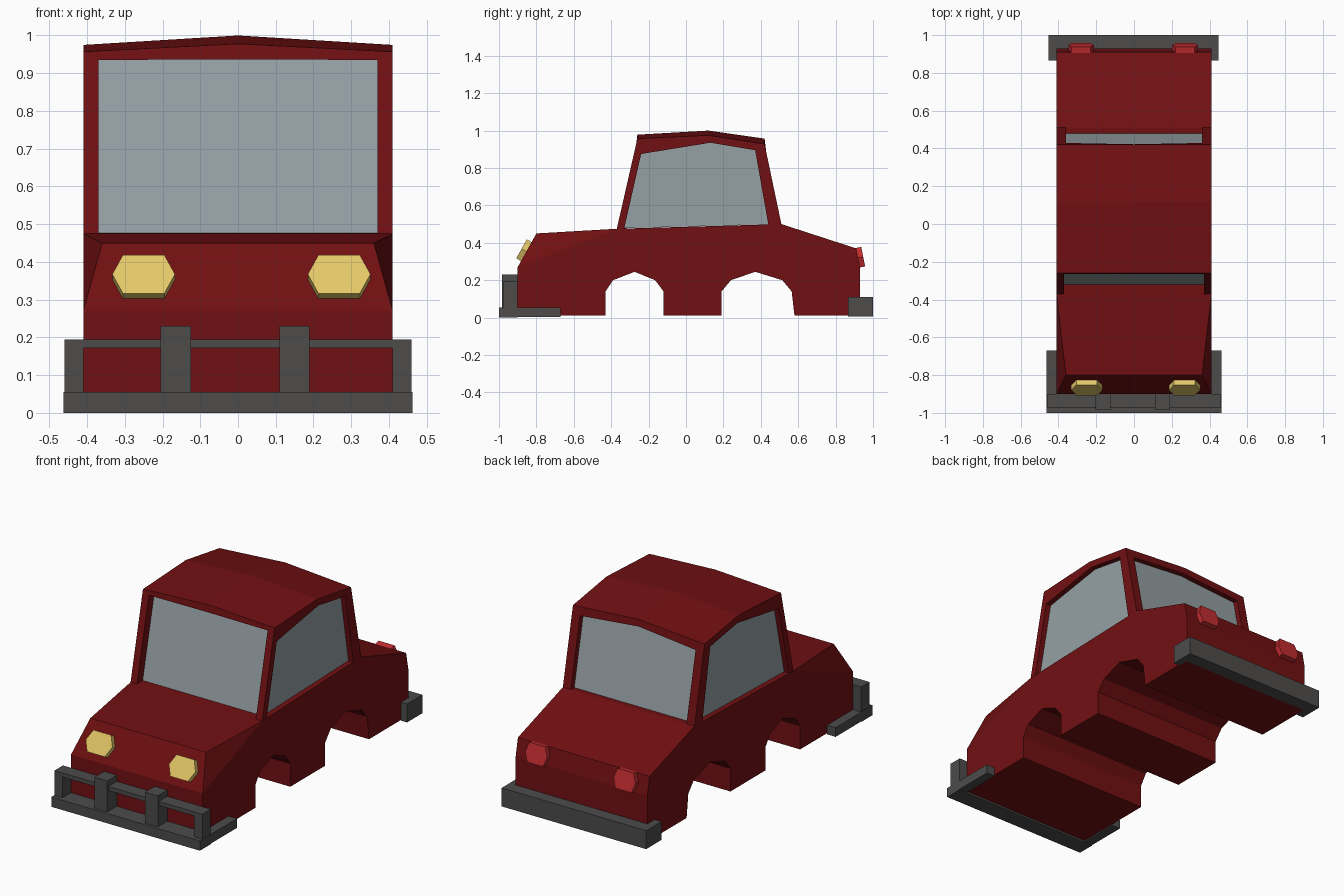
import bpy, bmesh, math
from mathutils import Matrix, Vector

if "Cube" in bpy.data.objects:
    bpy.data.objects.remove(bpy.data.objects["Cube"])


def material(name, rgb):
    m = bpy.data.materials.new(name)
    m.diffuse_color = (*rgb, 1)
    m.use_nodes = True
    m.node_tree.nodes["Principled BSDF"].inputs["Base Color"].default_value = m.diffuse_color
    return m


RED = material("dark red paint", (0.165, 0.005, 0.006))
GLASS = material("grey glass", (0.30, 0.35, 0.37))
GREY = material("bumper grey", (0.075, 0.072, 0.071))
YELLOW = material("headlight yellow", (0.78, 0.58, 0.14))
LAMP = material("tail light red", (0.55, 0.026, 0.03))


def finish(bm, name, *mats):
    bmesh.ops.remove_doubles(bm, verts=bm.verts, dist=0.0005)
    bmesh.ops.recalc_face_normals(bm, faces=bm.faces)
    me = bpy.data.meshes.new(name)
    bm.to_mesh(me)
    bm.free()
    for m in mats:
        me.materials.append(m)
    ob = bpy.data.objects.new(name, me)
    bpy.context.collection.objects.link(ob)
    return ob


def face(bm, pts, mat=0):
    f = bm.faces.new([bm.verts.new(p) for p in pts])
    f.material_index = mat


def boxes(name, mat, spans):
    bm = bmesh.new()
    for x0, x1, y0, y1, z0, z1 in spans:
        m = (Matrix.Translation(((x0 + x1) / 2, (y0 + y1) / 2, (z0 + z1) / 2))
             @ Matrix.Diagonal((x1 - x0, y1 - y0, z1 - z0, 1)))
        bmesh.ops.create_cube(bm, size=1, matrix=m)
    # parts stay separate shells, so normals are already right
    return finish(bm, name, mat)


W = 0.41  # half width of the car

# Lower body: side profile with two wheel tunnels
front_arch = [(-0.43, 0.01), (-0.43, 0.14), (-0.39, 0.20), (-0.275, 0.245),
              (-0.165, 0.20), (-0.12, 0.14), (-0.12, 0.01)]
rear_arch = [(0.19, 0.01), (0.19, 0.14), (0.24, 0.20), (0.37, 0.245),
             (0.515, 0.20), (0.565, 0.14), (0.58, 0.01)]
profile = ([(-0.37, 0.475), (-0.80, 0.45), (-0.90, 0.27), (-0.90, 0.01)]
           + front_arch + rear_arch
           + [(0.93, 0.01), (0.93, 0.27), (0.91, 0.37), (0.51, 0.50)])
bm = bmesh.new()
sides = []
for s in (-1, 1):
    # the bonnet's front corners are pulled in
    pts = [Vector((s * (0.36 if i == 1 else W), y, z)) for i, (y, z) in enumerate(profile)]
    sides.append(pts)
    face(bm, pts[:1] + pts[2:])
    face(bm, pts[:3])
left, right = sides
for i in range(len(profile)):
    j = (i + 1) % len(profile)
    face(bm, [left[i], left[j], right[j], right[i]])
finish(bm, "car_body", RED)

# Cabin: frames with recessed glass on four sides, faceted roof
bm = bmesh.new()


def window(outer, inner, offset):
    offset = Vector(offset)
    deep = [Vector(p) + offset for p in inner]
    n = len(outer)
    for i in range(n - 1):
        face(bm, [outer[i], outer[i + 1], inner[i + 1], inner[i]])
        face(bm, [inner[i], inner[i + 1], deep[i + 1], deep[i]])
    face(bm, deep, 1)


def front(x, z):
    return (x, -0.37 + (z - 0.475) * 0.11 / 0.482, z)


def rear(x, z):
    return (x, 0.51 - (z - 0.50) * 0.09 / 0.428, z)


EF, ER = front(W, 0.957), rear(W, 0.928)   # eave corners
CF, CR = (0, EF[1], 0.978), (0, ER[1], 0.957)  # roof centre line ends


def mir(p):
    return (-p[0], p[1], p[2])


window([front(W, 0.475), EF, CF, mir(EF), front(-W, 0.475)],
       [front(0.37, 0.475), front(0.37, 0.935), front(0, 0.937),
        front(-0.37, 0.935), front(-0.37, 0.475)], (0, 0.05, 0))
window([rear(W, 0.50), ER, CR, mir(ER), rear(-W, 0.50)],
       [rear(0.36, 0.50), rear(0.36, 0.885), rear(0, 0.918),
        rear(-0.36, 0.885), rear(-0.36, 0.50)], (0, -0.03, 0))
for s in (-1, 1):
    window([(s * W, y, z) for y, z in [(-0.37, 0.475), EF[1:], (0.12, 0.975), ER[1:], (0.51, 0.50)]],
           [(s * W, y, z) for y, z in [(-0.33, 0.478), (-0.24, 0.875), (0.13, 0.935),
                                       (0.37, 0.895), (0.44, 0.498)]], (-s * 0.03, 0, 0))
    eave = [(s * W, y, z) for y, z in (EF[1:], (0.12, 0.975), ER[1:])]
    ridge = [CF, (0, 0.12, 1.0), CR]
    for i in range(2):
        face(bm, [eave[i], eave[i + 1], ridge[i + 1], ridge[i]])
finish(bm, "cabin", RED, GLASS)


# Lamps: six-sided plates lying on the sloping nose and tail
def lamp(name, mat, loc, half_w, flat_w, half_h, depth, tilt, out):
    bm = bmesh.new()
    hexagon = [(half_w, 0), (flat_w, half_h), (-flat_w, half_h),
               (-half_w, 0), (-flat_w, -half_h), (flat_w, -half_h)]
    place = Matrix.Translation(loc) @ Matrix.Rotation(tilt, 4, 'X')
    a, b = [[place @ Vector((x, y, z)) for x, z in hexagon] for y in (-out * 0.02, out * depth)]
    face(bm, a)
    face(bm, b)
    for i in range(6):
        j = (i + 1) % 6
        face(bm, [a[i], a[j], b[j], b[i]])
    finish(bm, name, mat)


nose_tilt = -math.atan2(0.10, 0.18)
tail_tilt = math.atan2(0.02, 0.10)
for side, x in (("right", -0.25), ("left", 0.268)):
    lamp("headlight_" + side, YELLOW, (x, -0.853, 0.353), 0.083, 0.055, 0.058, 0.03, nose_tilt, -1)
for side, x in (("right", -0.28), ("left", 0.27)):
    lamp("tail_light_" + side, LAMP, (x, 0.918, 0.32), 0.068, 0.05, 0.053, 0.03, tail_tilt, 1)

# Front bumper: low U-shaped bar wrapping the nose
boxes("front_bumper", GREY, [(-0.463, 0.463, -1.0, -0.90, 0, 0.055),
                             (-0.463, -W, -0.90, -0.67, 0.003, 0.055),
                             (W, 0.463, -0.90, -0.67, 0.003, 0.055)])

# Bull bar: end posts, rail and two taller uprights
boxes("bull_bar", GREY, [(-0.46, -W, -0.975, -0.90, 0.055, 0.195),
                         (W, 0.46, -0.975, -0.90, 0.055, 0.195),
                         (-W, W, -0.975, -0.90, 0.172, 0.195),
                         (-0.205, -0.125, -0.985, -0.895, 0.055, 0.23),
                         (0.11, 0.19, -0.985, -0.895, 0.055, 0.23)])

# Rear bumper: one bar across the tail with short returns
boxes("rear_bumper", GREY, [(-0.452, 0.448, 0.925, 1.0, 0.006, 0.11),
                            (-0.452, -W, 0.865, 0.925, 0.006, 0.11),
                            (W, 0.448, 0.865, 0.925, 0.006, 0.11)])
